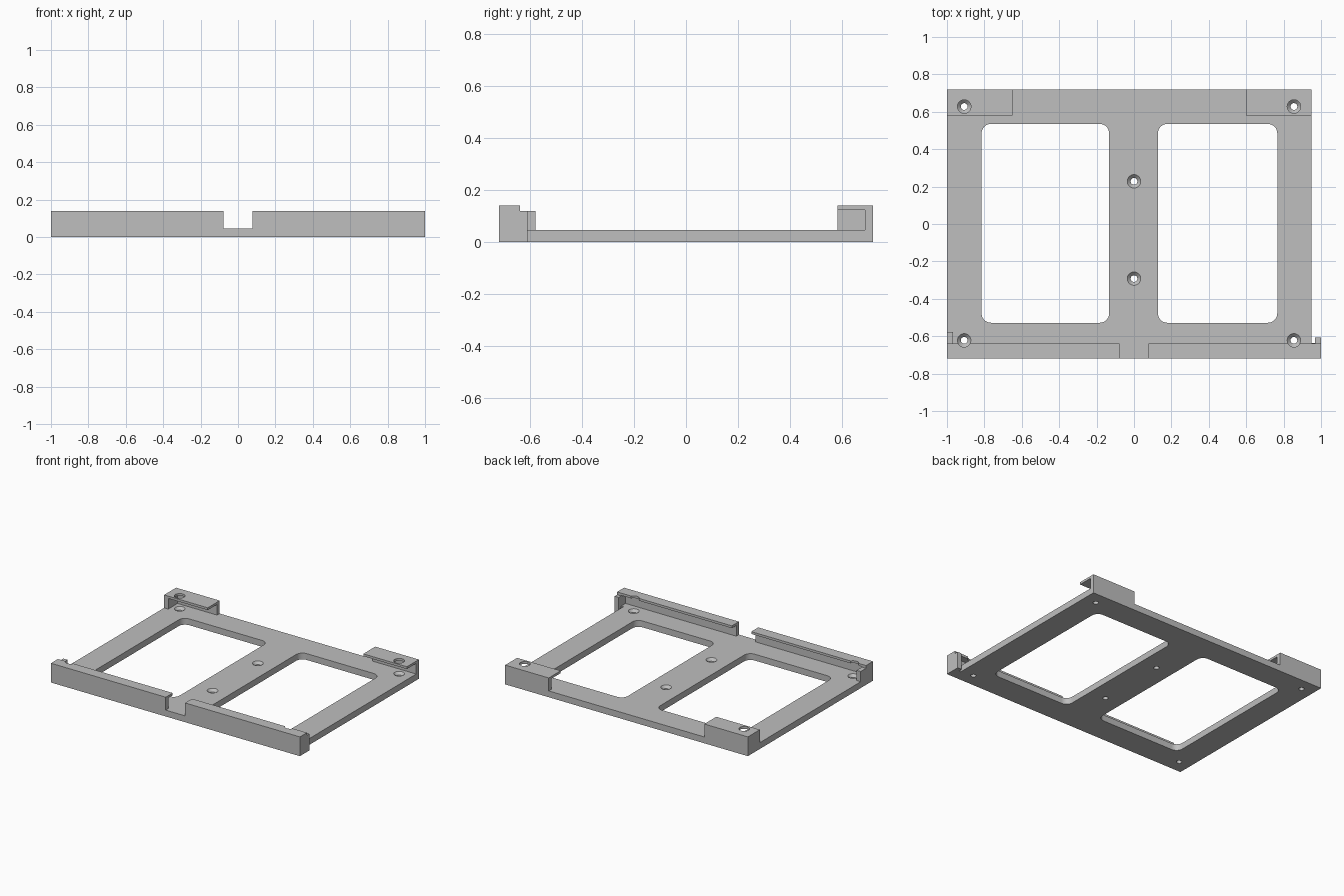
import bpy
import bmesh
import math
from mathutils import Matrix, Vector

default_cube = bpy.data.objects.get("Cube")
if default_cube:
    bpy.data.objects.remove(default_cube, do_unlink=True)

# Main levels and edges
FLOOR, LIP, TOP = 0.046, 0.123, 0.14
FRONT, BACK = -0.718, 0.718
WALL = 0.03
END = 0.033

grey = bpy.data.materials.new("plain grey")
grey.use_nodes = True
grey.diffuse_color = (0.52, 0.52, 0.52, 1)
grey.node_tree.nodes["Principled BSDF"].inputs["Base Color"].default_value = grey.diffuse_color


def finish(name, bm):
    bmesh.ops.recalc_face_normals(bm, faces=bm.faces)
    mesh = bpy.data.meshes.new(name)
    bm.to_mesh(mesh)
    bm.free()
    mesh.materials.append(grey)
    obj = bpy.data.objects.new(name, mesh)
    bpy.context.collection.objects.link(obj)
    return obj


def prism(name, outline, z0, z1):
    bm = bmesh.new()
    face = bm.faces.new([bm.verts.new((x, y, z0)) for x, y in outline])
    grown = bmesh.ops.extrude_face_region(bm, geom=[face])["geom"]
    verts = [v for v in grown if isinstance(v, bmesh.types.BMVert)]
    bmesh.ops.translate(bm, verts=verts, vec=(0, 0, z1 - z0))
    return finish(name, bm)


def box(name, x, y, z):
    return prism(name, [(x[0], y[0]), (x[1], y[0]), (x[1], y[1]), (x[0], y[1])], *z)


def rounded(x0, x1, y0, y1, r, steps=8):
    corners = [(x1 - r, y1 - r), (x0 + r, y1 - r), (x0 + r, y0 + r), (x1 - r, y0 + r)]
    points = []
    for i, (cx, cy) in enumerate(corners):
        for s in range(steps + 1):
            a = (i + s / steps) * math.pi / 2
            points.append((cx + r * math.cos(a), cy + r * math.sin(a)))
    return points


def drill(x, y):
    # Countersunk screw hole with clearance above it
    bm = bmesh.new()
    profile = [(0, -0.05), (0.018, -0.05), (0.018, 0.028), (0.036, FLOOR), (0.036, 0.2), (0, 0.2)]
    verts = [bm.verts.new((r, 0, z)) for r, z in profile]
    edges = [bm.edges.new(pair) for pair in zip(verts, verts[1:])]
    bmesh.ops.spin(bm, geom=verts + edges, cent=(0, 0, 0), axis=(0, 0, 1),
                   angle=math.tau, steps=32, use_duplicate=False)
    bmesh.ops.remove_doubles(bm, verts=bm.verts, dist=0.0001)
    bmesh.ops.transform(bm, matrix=Matrix.Translation(Vector((x, y, 0))), verts=bm.verts)
    return finish("drill", bm)


def combine(obj, tool, operation="DIFFERENCE"):
    mod = obj.modifiers.new("combine", "BOOLEAN")
    mod.operation = operation
    mod.solver = "EXACT"
    mod.object = tool
    bpy.context.view_layer.objects.active = obj
    bpy.ops.object.modifier_apply(modifier=mod.name)
    bpy.data.objects.remove(tool, do_unlink=True)


# Base plate with a small foot under the front left end
plate = prism("base_plate", [
    (-1, FRONT), (1, FRONT), (1, -0.608), (1 - END, -0.608), (1 - END, -0.637),
    (0.95, -0.637), (0.95, BACK), (-1, BACK)], 0, FLOOR)
for x0, x1 in ((-0.815, -0.133), (0.128, 0.766)):
    combine(plate, prism("window", rounded(x0, x1, -0.528, 0.535, 0.05), -0.1, 0.2))

# Front rails: wall, overhanging lip, closed outer end and end tab
rails = []
for name, side, tab_y in (("right_front_rail", -1, -0.577), ("left_front_rail", 1, -0.608)):
    def span(a, b):
        return sorted((side * a, side * b))
    rail = box(name, span(0.078, 1), (FRONT, -0.638), (FLOOR, TOP))
    combine(rail, box("tab", span(1 - END, 1), (-0.7, tab_y), (FLOOR, 0.12)), "UNION")
    combine(rail, box("slot", span(0, 1 - END), (FRONT + WALL, -0.5), (0, LIP)))
    rails.append(rail)

# Back corner clips: the right one has a closed outer end
right_clip = box("right_back_clip", (-1, -0.65), (0.581, BACK), (FLOOR, TOP))
combine(right_clip, box("slot", (-1 + END, -0.5), (0.5, BACK - WALL), (0, LIP)))
left_clip = box("left_back_clip", (0.6, 0.95), (0.581, BACK), (FLOOR, TOP))
combine(left_clip, box("slot", (0.5, 1.1), (0.5, BACK - WALL), (0, LIP)))

# Screw holes through the plate and whatever sits above it
for x, part_front, part_back in ((-0.908, rails[0], right_clip), (0.855, rails[1], left_clip)):
    for y, part in ((-0.622, part_front), (0.628, part_back)):
        combine(plate, drill(x, y))
        combine(part, drill(x, y))
for y in (0.228, -0.292):
    combine(plate, drill(0, y))

# Smooth the round walls, keep the edges crisp
bpy.ops.object.select_all(action="DESELECT")
for part in [plate, right_clip, left_clip] + rails:
    part.select_set(True)
bpy.context.view_layer.objects.active = plate
bpy.ops.object.shade_smooth_by_angle(angle=math.radians(30))
